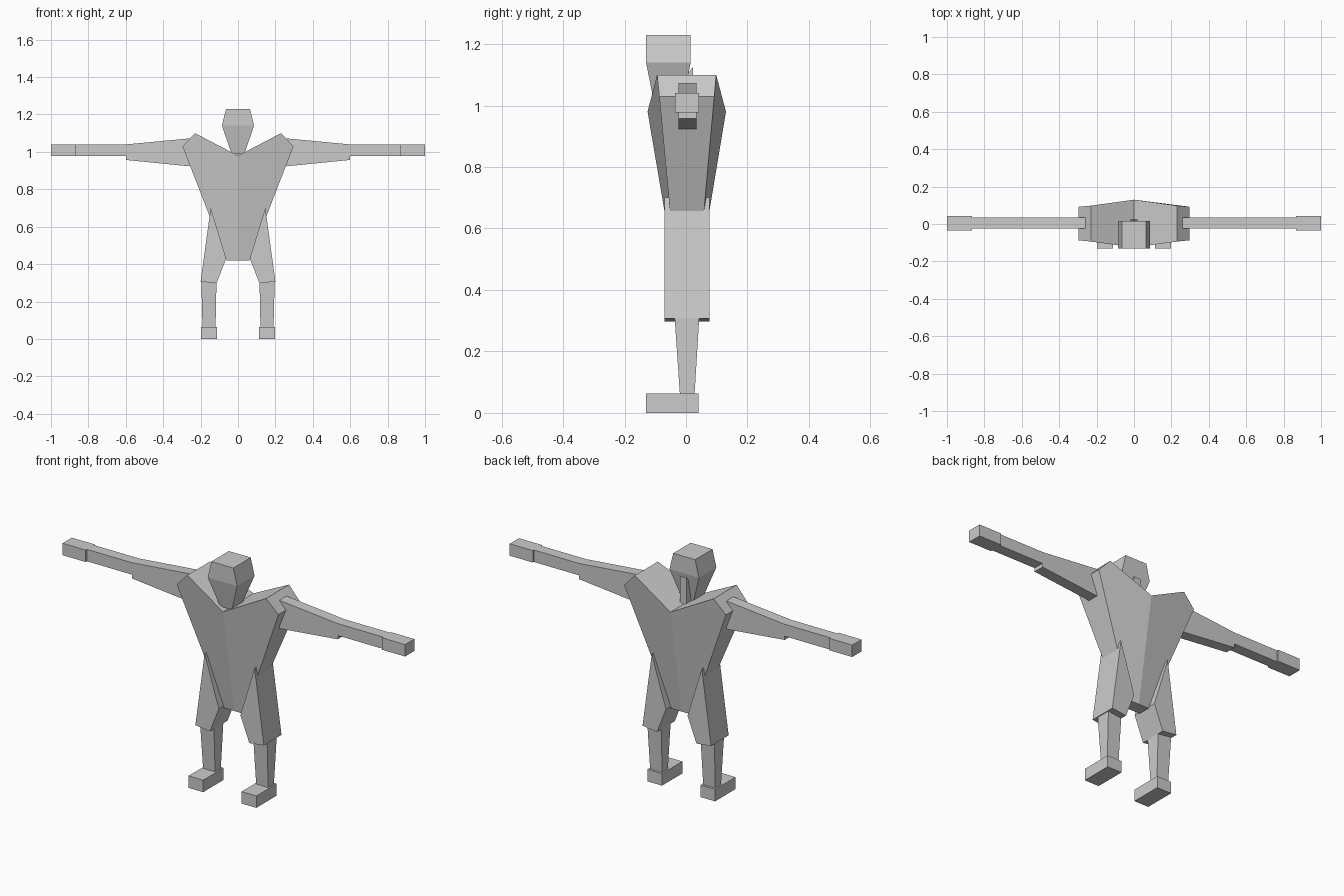
import bpy, bmesh

if "Cube" in bpy.data.objects:
    bpy.data.objects.remove(bpy.data.objects["Cube"])

grey = bpy.data.materials.new("plain grey")
grey.diffuse_color = (0.6, 0.6, 0.6, 1)
grey.use_nodes = True
grey.node_tree.nodes["Principled BSDF"].inputs["Base Color"].default_value = grey.diffuse_color


def make(name, rings):
    """Loft through matching rings of points and cap both ends."""
    bm = bmesh.new()
    loops = [[bm.verts.new(p) for p in ring] for ring in rings]
    n = len(loops[0])
    for a, b in zip(loops, loops[1:]):
        for i in range(n):
            j = (i + 1) % n
            bm.faces.new((a[i], a[j], b[j], b[i]))
    bm.faces.new(loops[0][::-1])
    bm.faces.new(loops[-1])
    bmesh.ops.recalc_face_normals(bm, faces=bm.faces)
    mesh = bpy.data.meshes.new(name)
    bm.to_mesh(mesh)
    bm.free()
    mesh.materials.append(grey)
    obj = bpy.data.objects.new(name, mesh)
    bpy.context.collection.objects.link(obj)
    return obj


def rect_z(z, x0, x1, y0, y1):
    return [(x0, y0, z), (x1, y0, z), (x1, y1, z), (x0, y1, z)]


def rect_x(x, y0, y1, z0, z1):
    return [(x, y0, z0), (x, y1, z0), (x, y1, z1), (x, y0, z1)]


def both_sides(name, rings):
    for side, s in (("left", 1), ("right", -1)):
        make(f"{side}_{name}", [[(s * x, y, z) for x, y, z in r] for r in rings])


# Torso: V-shaped chest, thickest along the centre line
half = [(0.06, 0.42, -0.03, 0.037), (0.297, 1.03, -0.087, 0.092),
        (0.23, 1.10, -0.094, 0.098)]
outline = ([(0, 0.42, -0.03, 0.037)] + half + [(0, 0.98, -0.125, 0.13)]
           + [(-x, z, f, b) for x, z, f, b in half[::-1]])
bm = bmesh.new()
front = [bm.verts.new((x, f, z)) for x, z, f, b in outline]
back = [bm.verts.new((x, b, z)) for x, z, f, b in outline]
n = len(outline)
for i in range(n):
    j = (i + 1) % n
    bm.faces.new((front[i], front[j], back[j], back[i]))
for ring in (front, back):
    bm.faces.new(ring[:5])
    bm.faces.new(ring[4:] + ring[:1])
bmesh.ops.recalc_face_normals(bm, faces=bm.faces)
mesh = bpy.data.meshes.new("torso")
bm.to_mesh(mesh)
bm.free()
mesh.materials.append(grey)
bpy.context.collection.objects.link(bpy.data.objects.new("torso", mesh))

# Head: narrow jaw, wide cheeks, tapered crown
make("head", [rect_z(0.99, -0.034, 0.034, -0.10, -0.015),
              rect_z(1.14, -0.086, 0.086, -0.13, 0.015),
              rect_z(1.23, -0.064, 0.064, -0.13, 0.015)])

# Neck: small post leaning behind the jaw
make("neck", [rect_z(0.95, -0.02, 0.02, -0.03, 0.023),
              [(-0.02, -0.03, 1.06), (0.02, -0.03, 1.06),
               (0.02, 0.023, 1.125), (-0.02, 0.023, 1.125)]])

# Arms
both_sides("upper_arm", [rect_x(0.26, -0.025, 0.034, 0.923, 1.072),
                         rect_x(0.60, -0.025, 0.034, 0.957, 1.04)])
both_sides("forearm", [rect_x(0.60, -0.025, 0.034, 0.977, 1.04),
                       rect_x(0.865, -0.025, 0.034, 0.977, 1.04)])
both_sides("hand", [rect_x(0.865, -0.035, 0.042, 0.977, 1.04),
                    rect_x(1.0, -0.035, 0.042, 0.977, 1.04)])

# Legs: the thigh is a kite-shaped prism, flat front and back
kite = [(0.146, 0.70), (0.063, 0.43), (0.115, 0.297), (0.2, 0.307)]
both_sides("thigh", [[(x, y, z) for x, z in kite] for y in (-0.07, 0.077)])
both_sides("shin", [rect_z(0.063, 0.12, 0.19, -0.02, 0.028),
                    rect_z(0.31, 0.115, 0.196, -0.037, 0.043)])
both_sides("foot", [rect_z(0, 0.112, 0.198, -0.13, 0.04),
                    rect_z(0.063, 0.112, 0.198, -0.13, 0.04)])
